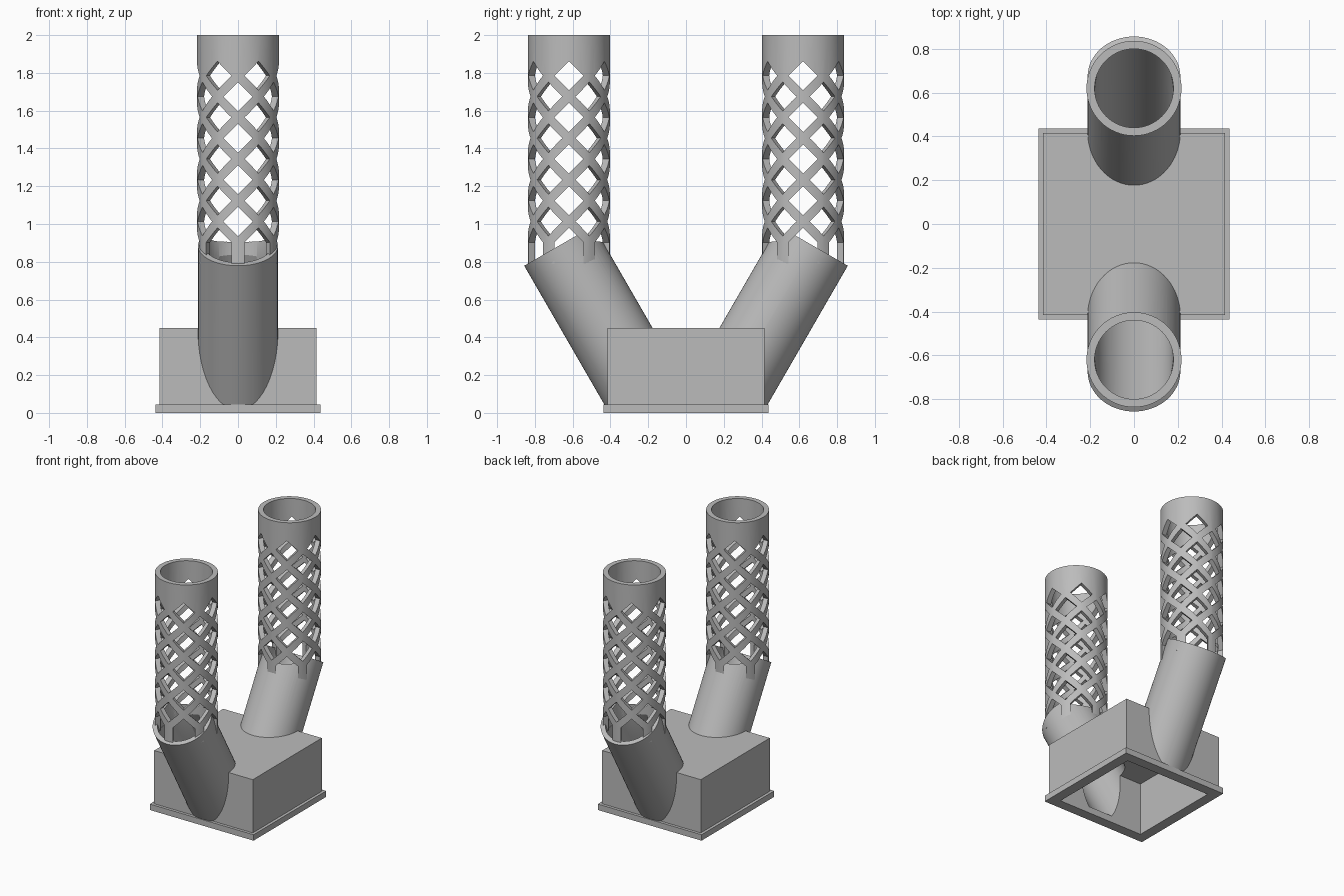
import bpy, bmesh, math
from mathutils import Matrix, Vector

if "Cube" in bpy.data.objects:
    bpy.data.objects.remove(bpy.data.objects["Cube"])

grey = bpy.data.materials.new("plain grey")
grey.use_nodes = True
grey.diffuse_color = (0.5, 0.5, 0.5, 1)
grey.node_tree.nodes["Principled BSDF"].inputs["Base Color"].default_value = (0.5, 0.5, 0.5, 1)

SIDES = 64
TILT = math.radians(30)
POST_Y, POST_R, BORE_R = 0.62, 0.217, 0.18
POST_BOTTOM = 0.79


def make(name, bm):
    bmesh.ops.recalc_face_normals(bm, faces=bm.faces)
    mesh = bpy.data.meshes.new(name)
    bm.to_mesh(mesh)
    bm.free()
    mesh.materials.append(grey)
    ob = bpy.data.objects.new(name, mesh)
    bpy.context.collection.objects.link(ob)
    return ob


def block(name, half, z0, z1):
    bm = bmesh.new()
    place = Matrix.Translation((0, 0, (z0 + z1) / 2)) @ Matrix.Diagonal((2 * half, 2 * half, z1 - z0, 1))
    bmesh.ops.create_cube(bm, size=1, matrix=place)
    return make(name, bm)


def cylinder(name, radius, z0, z1, frame, floor=None):
    bm = bmesh.new()
    place = frame @ Matrix.Translation((0, 0, (z0 + z1) / 2))
    bmesh.ops.create_cone(bm, cap_ends=True, segments=SIDES, radius1=radius,
                          radius2=radius, depth=z1 - z0, matrix=place)
    if floor is not None:
        cut = bmesh.ops.bisect_plane(bm, geom=bm.verts[:] + bm.edges[:] + bm.faces[:],
                                     plane_co=(0, 0, floor), plane_no=(0, 0, 1), clear_inner=True)
        rim = [e for e in cut["geom_cut"] if isinstance(e, bmesh.types.BMEdge)]
        bmesh.ops.contextual_create(bm, geom=rim)
    return make(name, bm)


def combine(target, tool, operation):
    mod = target.modifiers.new(operation.lower(), "BOOLEAN")
    mod.operation, mod.object, mod.solver = operation, tool, "EXACT"
    bpy.context.view_layer.objects.active = target
    bpy.ops.object.modifier_apply(modifier=mod.name)
    bpy.data.objects.remove(tool)


def smooth(ob):
    bpy.ops.object.select_all(action="DESELECT")
    ob.select_set(True)
    bpy.context.view_layer.objects.active = ob
    bpy.ops.object.shade_smooth_by_angle(angle=math.radians(25))


def lattice_cutter():
    """Radial prisms: staggered diamonds, with the lowest row open at the bottom."""
    bm = bmesh.new()
    half, pitch, lowest = 0.077, 0.2205, 0.903
    for row in range(9):
        z = lowest + row * pitch / 2
        outline = [(0, half), (half, 0), (0, -half), (-half, 0)]
        if row == 0:
            outline = [(0, half), (half, 0), (half, -0.2), (-half, -0.2), (-half, 0)]
        for k in range(6):
            turn = Matrix.Rotation(math.radians(60 * k + 30 * (row % 2)), 4, "Z")
            inner, outer = [[bm.verts.new(turn @ Vector((r, u, z + v))) for u, v in outline]
                            for r in (0.16, 0.26)]
            bm.faces.new(inner)
            bm.faces.new(outer)
            for i in range(len(outline)):
                j = (i + 1) % len(outline)
                bm.faces.new((inner[i], inner[j], outer[j], outer[i]))
    return make("lattice_cutter", bm)


# Base box with a flange
base = block("base_box", 0.415, 0.02, 0.45)
combine(base, block("flange", 0.437, 0, 0.045), "UNION")

# Slanted sockets joined to the base
frames = {}
for side in (-1, 1):
    frames[side] = Matrix.Translation((0, side * 0.673, 0.885)) @ Matrix.Rotation(-side * TILT, 4, "X")
for side in (-1, 1):
    combine(base, cylinder("socket", 0.212, -1.3, 0, frames[side], 0.02), "UNION")

# Open underside, slanted bores and clearance for the upright tubes
combine(base, block("cavity", 0.36, -0.1, 0.40), "DIFFERENCE")
for side in (-1, 1):
    combine(base, cylinder("bore", 0.178, -1.2, 0.1, frames[side], 0.05), "DIFFERENCE")
    upright = Matrix.Translation((0, side * POST_Y, 0))
    combine(base, cylinder("clearance", BORE_R, POST_BOTTOM, 1.3, upright), "DIFFERENCE")
smooth(base)

# Upright lattice tubes
for side, label in ((-1, "front"), (1, "back")):
    tube = cylinder(label + "_lattice_tube", POST_R, POST_BOTTOM, 2, Matrix())
    combine(tube, cylinder("tube_bore", BORE_R, 0.5, 2.2, Matrix()), "DIFFERENCE")
    combine(tube, lattice_cutter(), "DIFFERENCE")
    tube.location.y = side * POST_Y
    smooth(tube)
